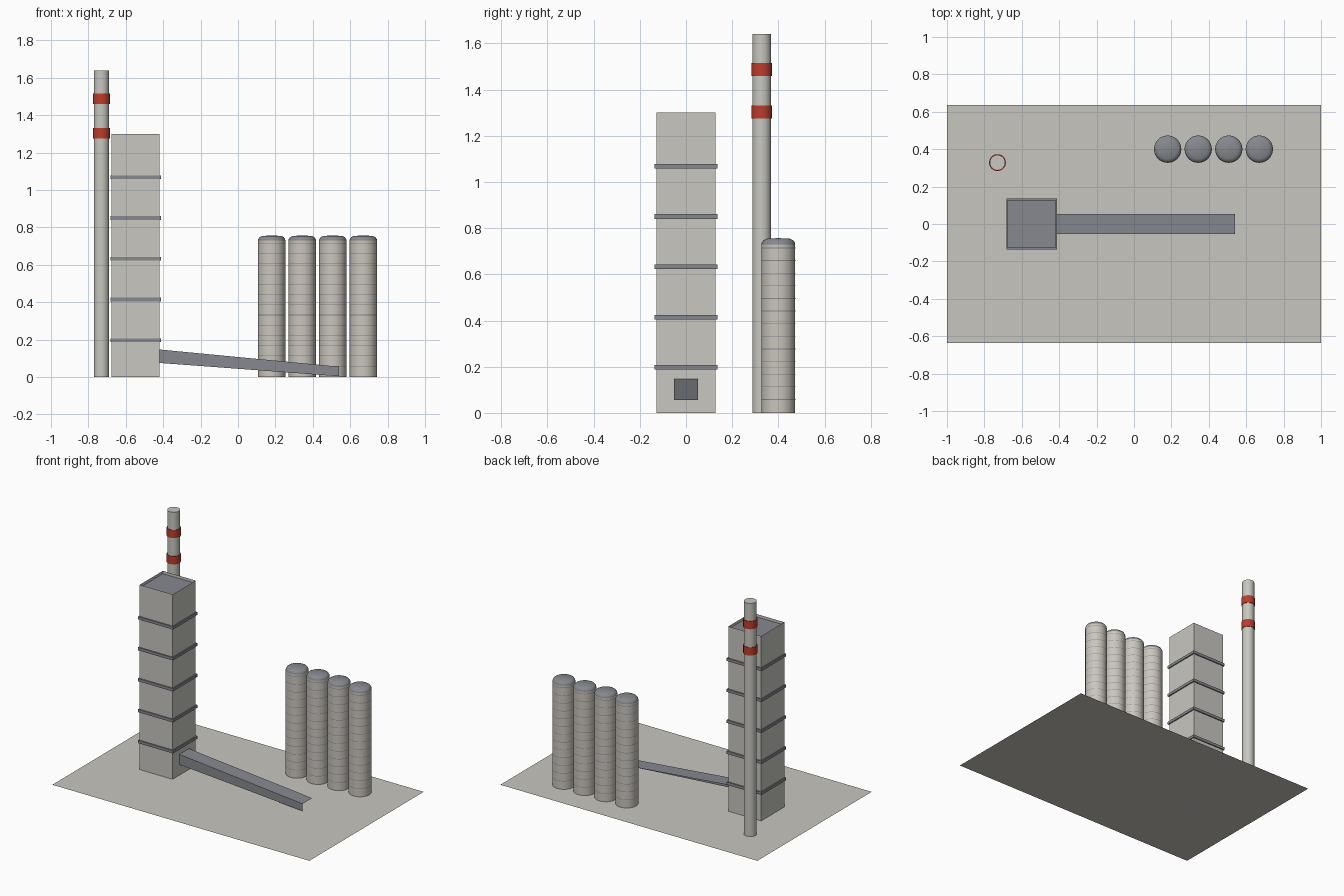
import bpy, bmesh, math

if "Cube" in bpy.data.objects:
    bpy.data.objects.remove(bpy.data.objects["Cube"])


def material(name, rgb):
    m = bpy.data.materials.new(name)
    lin = [((c / 255 + 0.055) / 1.055) ** 2.4 for c in rgb]
    m.diffuse_color = (*lin, 1)
    m.use_nodes = True
    m.node_tree.nodes["Principled BSDF"].inputs["Base Color"].default_value = m.diffuse_color
    return m


CONCRETE = material("concrete", (200, 199, 192))
GROUND = material("ground", (200, 198, 191))
SHELL = material("silo_shell", (202, 197, 189))
METAL = material("grey_metal", (134, 137, 143))
RED = material("warning_red", (188, 60, 44))


def finish(name, bm, mat, smooth=False):
    bmesh.ops.recalc_face_normals(bm, faces=bm.faces[:])
    me = bpy.data.meshes.new(name)
    bm.to_mesh(me)
    bm.free()
    me.materials.append(mat)
    ob = bpy.data.objects.new(name, me)
    bpy.context.collection.objects.link(ob)
    if smooth:
        bpy.ops.object.select_all(action='DESELECT')
        ob.select_set(True)
        bpy.context.view_layer.objects.active = ob
        bpy.ops.object.shade_smooth_by_angle(angle=math.radians(35))
    return ob


def sheet(name, quads, mat):
    bm = bmesh.new()
    for q in quads:
        bm.faces.new([bm.verts.new(p) for p in q])
    bmesh.ops.remove_doubles(bm, verts=bm.verts[:], dist=1e-5)
    return finish(name, bm, mat)


def box(name, x, y, half, z0, z1, mat, open_top=False):
    bm = bmesh.new()
    bmesh.ops.create_cube(bm, size=1)
    for v in bm.verts:
        v.co = (x + v.co.x * 2 * half, y + v.co.y * 2 * half,
                z0 if v.co.z < 0 else z1)
    if open_top:
        bmesh.ops.delete(bm, geom=[f for f in bm.faces if f.normal.z > 0.5
                                   or f.calc_center_median().z > z1 - 1e-4],
                         context='FACES')
    return finish(name, bm, mat)


def lathe(name, x, y, profile, mat, sides=32):
    """Turn an (r, z) profile around a vertical axis; r = 0 closes to a point."""
    bm = bmesh.new()
    rings = []
    for r, z in profile:
        n = 1 if r == 0 else sides
        rings.append([bm.verts.new((x + r * math.cos(math.tau * i / sides),
                                    y + r * math.sin(math.tau * i / sides), z))
                      for i in range(n)])
    for a, b in zip(rings, rings[1:]):
        for i in range(sides):
            j = (i + 1) % sides
            quad = [a[i % len(a)], a[j % len(a)], b[j % len(b)], b[i % len(b)]]
            bm.faces.new(list(dict.fromkeys(quad)))
    return finish(name, bm, mat, smooth=True)


# Ground sheet
sheet("ground", [[(-1, -.635, 0), (1, -.635, 0), (1, .635, 0), (-1, .635, 0)]], GROUND)

# Tower with open parapet, sunken roof and belt courses
TX, TH = -.547, .128
box("tower_walls", TX, 0, TH, 0, 1.3, CONCRETE, open_top=True)
sheet("tower_roof", [[(TX + sx * TH, sy * TH, 1.28) for sx, sy in
                      ((-1, -1), (1, -1), (1, 1), (-1, 1))]], METAL)
for i in range(5):
    z = .197 + i * .2178
    box(f"tower_belt_{i + 1}", TX, 0, .136, z - .01, z + .01, METAL)

# Chimney with two warning bands
CX, CY = -.73, .328
lathe("chimney", CX, CY, [(.041, 0), (.041, 1.64), (0, 1.64)], CONCRETE)
for i, z in enumerate((1.303, 1.488)):
    lathe(f"chimney_band_{i + 1}", CX, CY,
          [(.041, z - .028), (.045, z - .028), (.045, z + .028), (.041, z + .028)], RED)

# Row of four silos with thin hoops and domed caps
for i in range(4):
    x, y = .18 + i * .1633, .4
    lathe(f"silo_{i + 1}", x, y, [(.073, 0), (.073, .73)], SHELL)
    lathe(f"silo_cap_{i + 1}", x, y, [(.073, .73), (.072, .737), (.065, .747),
                                      (.052, .754), (0, .757)], METAL)
    for k in range(13):
        z = .058 + k * .0547
        lathe(f"silo_{i + 1}_hoop_{k + 1}", x, y,
              [(.0736, z - .0015), (.0736, z + .0015)], METAL)

# Sloping conveyor: a top sheet with one side panel
x0, x1, w = -.42, .54, .053
sheet("conveyor", [
    [(x0, -w, .147), (x1, -w, .055), (x1, w, .055), (x0, w, .147)],
    [(x0, -w, .075), (x1, -w, .004), (x1, -w, .055), (x0, -w, .147)]], METAL)
